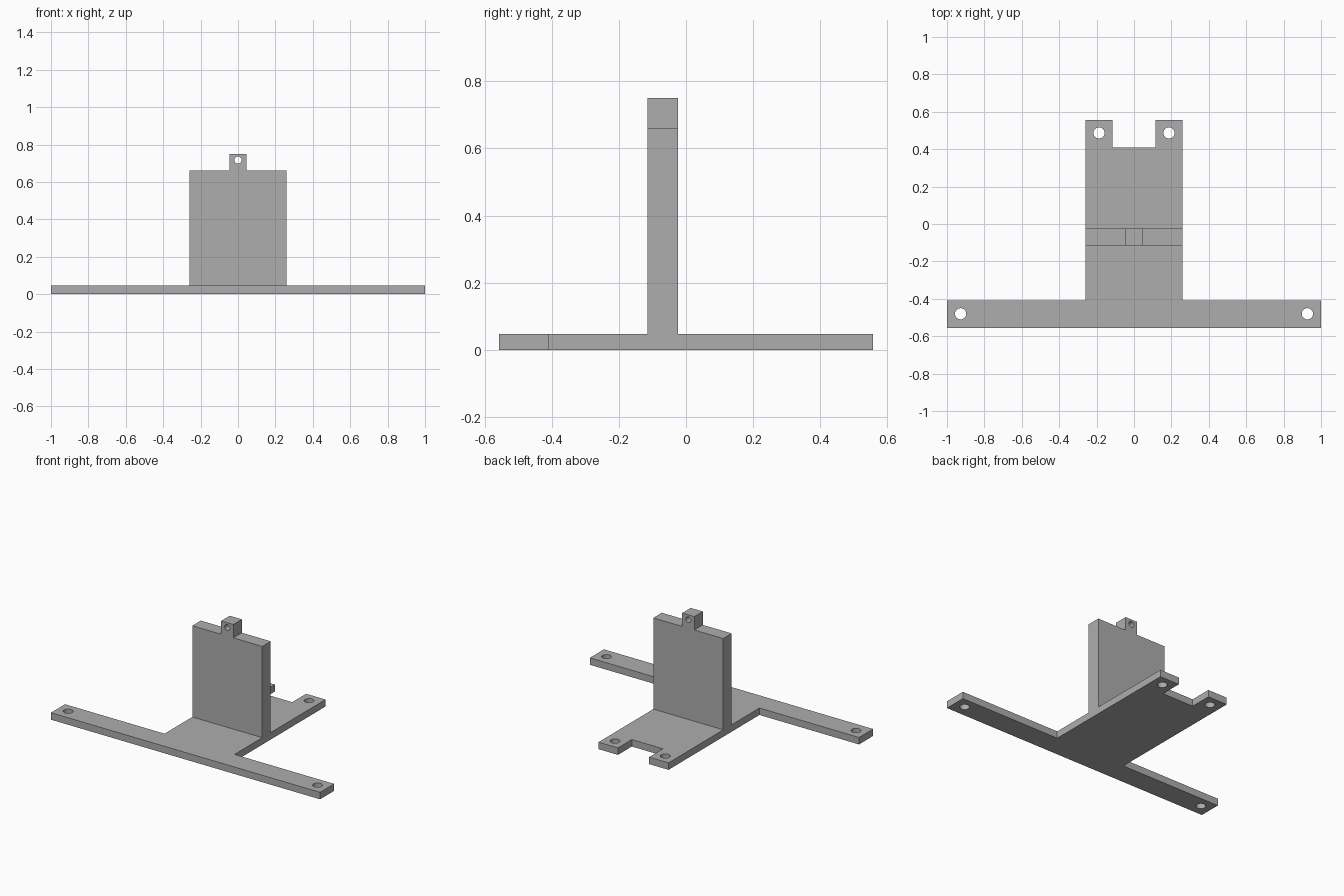
import bpy
import bmesh
from mathutils import Matrix, Vector
from math import pi

default_cube = bpy.data.objects.get("Cube")
if default_cube:
    bpy.data.objects.remove(default_cube, do_unlink=True)

grey = bpy.data.materials.new("plain grey")
grey.use_nodes = True
colour = (0.42, 0.42, 0.42, 1)
grey.diffuse_color = colour
grey.node_tree.nodes["Principled BSDF"].inputs["Base Color"].default_value = colour


def add_object(name, bm):
    bmesh.ops.recalc_face_normals(bm, faces=bm.faces)
    mesh = bpy.data.meshes.new(name)
    bm.to_mesh(mesh)
    bm.free()
    mesh.materials.append(grey)
    obj = bpy.data.objects.new(name, mesh)
    bpy.context.collection.objects.link(obj)
    return obj


def mirrored(half):
    """Complete a right-hand outline with its mirror image across x = 0."""
    return half + [(-x, y) for x, y in reversed(half)]


def slab(name, outline, depth, frame):
    """Extrude a flat outline by depth, then place it with a matrix."""
    bm = bmesh.new()
    face = bm.faces.new([bm.verts.new((x, y, 0)) for x, y in outline])
    grown = bmesh.ops.extrude_face_region(bm, geom=[face])["geom"]
    verts = [v for v in grown if isinstance(v, bmesh.types.BMVert)]
    bmesh.ops.translate(bm, verts=verts, vec=Vector((0, 0, depth)))
    bm.transform(frame)
    return add_object(name, bm)


def drill(target, centres, radius, frame):
    """Cut round through-holes at the given outline positions."""
    bm = bmesh.new()
    for x, y in centres:
        bmesh.ops.create_cone(bm, cap_ends=True, segments=32, radius1=radius,
                              radius2=radius, depth=0.5,
                              matrix=frame @ Matrix.Translation((x, y, 0)))
    cutter = add_object(target.name + "_hole_cutter", bm)
    cutter.hide_render = True
    mod = target.modifiers.new("holes", "BOOLEAN")
    mod.operation = "DIFFERENCE"
    mod.solver = "EXACT"
    mod.object = cutter
    bpy.context.view_layer.objects.active = target
    bpy.ops.object.modifier_apply(modifier=mod.name)
    bpy.data.objects.remove(cutter, do_unlink=True)


THICK = 0.047    # base plate thickness
HALF = 0.26      # half width of the stem and the wall
END = 0.557      # half length of the base

# T-shaped base plate with a notched rear end
base_half = [(1, -END), (1, -0.408), (HALF, -0.408), (HALF, END),
             (0.116, END), (0.116, 0.41)]
flat = Matrix.Identity(4)
base = slab("base_plate", mirrored(base_half), THICK, flat)
drill(base, [(s * x, y) for s in (-1, 1)
             for x, y in ((0.927, -0.48), (0.187, 0.487))], 0.03, flat)

# Upright wall with a drilled tab on top
wall_half = [(HALF, THICK), (HALF, 0.66), (0.045, 0.66), (0.045, 0.75)]
upright = Matrix.Translation((0, -0.024, 0)) @ Matrix.Rotation(pi / 2, 4, "X")
wall = slab("upright_wall", mirrored(wall_half), 0.09, upright)
drill(wall, [(0, 0.717)], 0.019, upright)
